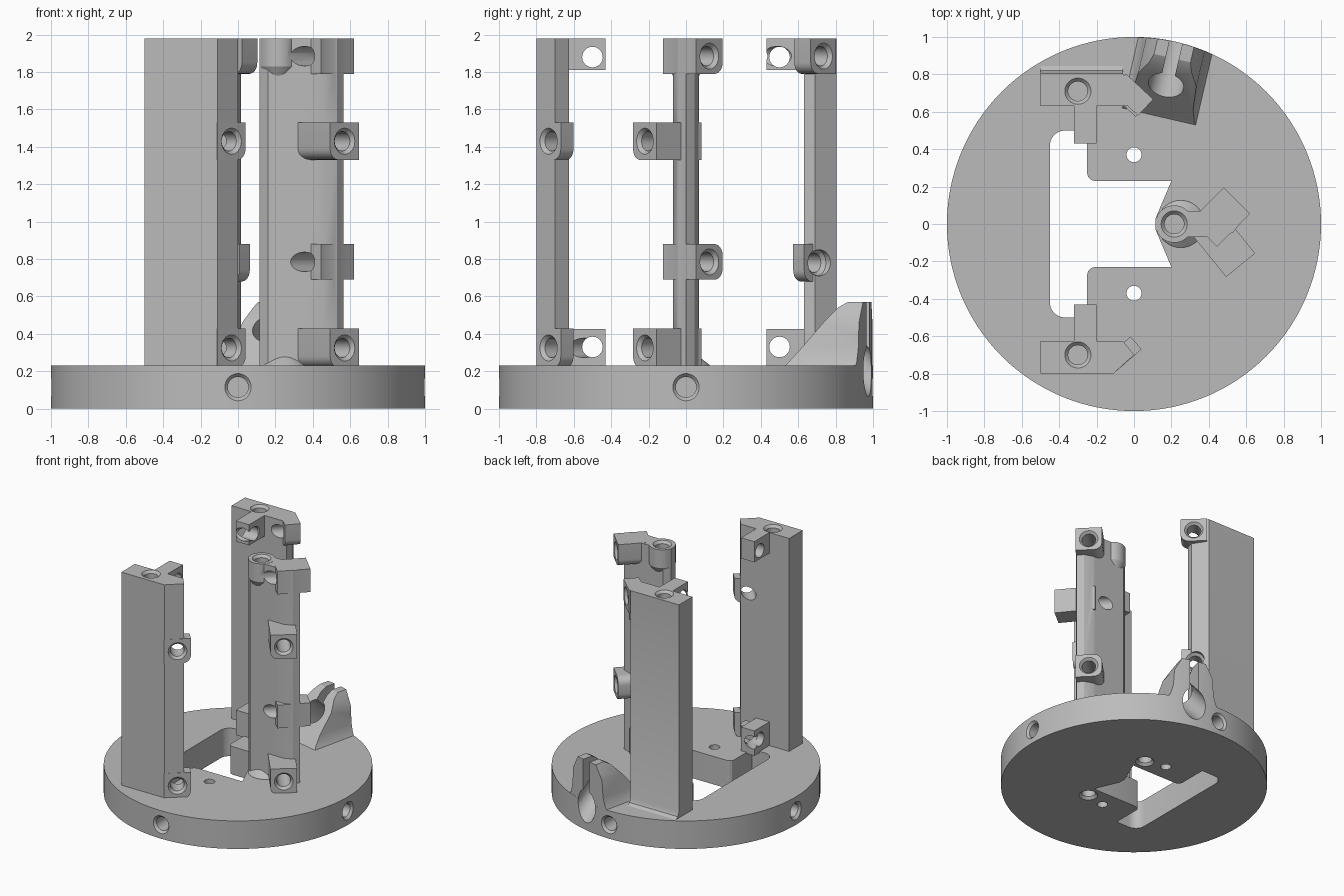
import bpy, bmesh
from math import sin, cos, pi, radians
from mathutils import Vector, Matrix

if "Cube" in bpy.data.objects:
    bpy.data.objects.remove(bpy.data.objects["Cube"])

grey = bpy.data.materials.new("plain grey")
grey.use_nodes = True
grey.diffuse_color = (0.5, 0.5, 0.5, 1)
grey.node_tree.nodes["Principled BSDF"].inputs["Base Color"].default_value = (0.5, 0.5, 0.5, 1)


def loft(name, rings):
    """Skin a list of equal-length point loops and cap both ends."""
    bm = bmesh.new()
    loops = [[bm.verts.new(p) for p in ring] for ring in rings]
    n = len(loops[0])
    for a, b in zip(loops, loops[1:]):
        for i in range(n):
            j = (i + 1) % n
            bm.faces.new((a[i], a[j], b[j], b[i]))
    bm.faces.new(loops[0][::-1])
    bm.faces.new(loops[-1])
    bmesh.ops.recalc_face_normals(bm, faces=bm.faces)
    mesh = bpy.data.meshes.new(name)
    bm.to_mesh(mesh)
    bm.free()
    mesh.materials.append(grey)
    obj = bpy.data.objects.new(name, mesh)
    bpy.context.collection.objects.link(obj)
    return obj


def prism(name, pts, lo, hi, frame=Matrix.Identity(4)):
    return loft(name, [[frame @ Vector((x, y, h)) for x, y in pts] for h in (lo, hi)])


def rod(name, start, direction, profile, sides=40):
    """Turned shape: profile is (distance, radius) along the direction."""
    turn = Vector(direction).to_track_quat("Z", "Y")
    return loft(name, [[Vector(start) + turn @ Vector((r * cos(2 * pi * i / sides), r * sin(2 * pi * i / sides), d))
                        for i in range(sides)] for d, r in profile])


def hole(start, direction, depth, r=0.052):
    """Cutter with a countersunk mouth at start, going along direction."""
    return rod("cutter", start, direction, [(-0.1, r + 0.018), (0, r + 0.018), (0.02, r), (depth, r)])


def combine(target, others, op):
    for other in others:
        mod = target.modifiers.new("bool", "BOOLEAN")
        mod.object, mod.operation, mod.solver = other, op, "EXACT"
        bpy.context.view_layer.objects.active = target
        bpy.ops.object.modifier_apply(modifier=mod.name)
        bpy.data.objects.remove(other)
    return target


def finish(obj):
    bpy.ops.object.select_all(action="DESELECT")
    obj.select_set(True)
    bpy.context.view_layer.objects.active = obj
    bpy.ops.object.shade_smooth_by_angle(angle=radians(30))


def corner(cx, cy, r, a0, steps=6):
    return [(cx + r * cos(radians(a0 + 90 * i / steps)), cy + r * sin(radians(a0 + 90 * i / steps)))
            for i in range(steps + 1)]


def lug(mouth, angle, length, z0, z1, side, round_top=False):
    """Angled ear with rounded outer corners, plus the cutter for its bore."""
    a = radians(angle)
    n, t = Vector((cos(a), sin(a), 0)), Vector((-sin(a), cos(a), 0)) * side
    w, r = 0.1, 0.06
    top = corner(w - r, z1 - r, r, 0) if round_top else [(w, z1)]
    pts = [(-w, z0)] + corner(w - r, z0 + r, r, -90) + top + [(-w, z1)]
    m = Vector((*mouth, 0))
    ear = loft("lug", [[m - n * d + t * u + Vector((0, 0, z)) for u, z in pts] for d in (0, length)])
    return ear, hole(m + Vector((0, 0, (z0 + z1) / 2)), -n, 0.6)


def arms(sign):
    """Top and bottom eyelets reaching inwards from an outer post."""
    parts, cuts = [], []
    for z0, z1 in ((0.22, 0.425), (1.81, 1.98)):
        y0, y1 = sorted((sign * 0.43, sign * 0.66))
        parts.append(prism("arm", [(-0.32, y0), (-0.2, y0), (-0.2, y1), (-0.32, y1)], z0, z1))
        z = 0.33 if z0 < 1 else 1.88
        cuts.append(rod("cutter", (-0.42, sign * 0.5, z), (1, 0, 0), [(0, 0.055), (0.4, 0.055)]))
    return parts, cuts


def make_post(body, lugs, extra_parts, extra_cuts):
    ears = [lug(*spec) for spec in lugs]
    combine(body, extra_parts + [e for e, c in ears], "UNION")
    combine(body, extra_cuts + [c for e, c in ears], "DIFFERENCE")
    finish(body)


# Round base with window, bolt holes and rim holes
TOP = 0.23
base = rod("base_disc", (0, 0, 0), (0, 0, 1), [(0, 1), (TOP, 1)], 128)
half = [(0.115, 0.03), (0.2, 0.23)] + [(-0.21 - 0.04 * sin(radians(a)), 0.27 - 0.04 * cos(radians(a))) for a in (0, 30, 60, 90)]
half += [(-0.25, 0.5)] + corner(-0.37, 0.42, 0.08, 90)
window = half + [(x, -y) for x, y in half[::-1]]
cuts = [prism("cutter", window, -0.1, 0.4)]
for s in (-1, 1):
    cuts.append(rod("cutter", (0, s * 0.37, -0.1), (0, 0, 1), [(0, 0.04), (0.5, 0.04)]))
    cuts.append(hole((0.17, s * 0.33, 0), (0, 0, 1), 0.12))
    cuts.append(hole((s, 0, 0.115), (-s, 0, 0), 0.25, 0.055))
    cuts.append(hole((0, s, 0.115), (0, -s, 0), 0.25, 0.055))
combine(base, cuts, "DIFFERENCE")

# Tilted rod clamp on the rim, built in a frame whose y axis is radial
turn = Matrix.Rotation(radians(-13), 4, "Z")
side_frame = turn @ Matrix(((0, 0, 1, 0), (1, 0, 0, 0), (0, 1, 0, 0), (0, 0, 0, 1)))
front_frame = turn @ Matrix(((1, 0, 0, 0), (0, 0, 1, 0), (0, 1, 0, 0), (0, 0, 0, 1)))
clamp = prism("rod_clamp", [(0.56, 0.2), (0.59, 0.23), (0.86, 0.54), (0.91, 0.57), (1.1, 0.57), (1.1, 0.2)], -0.3, 0.3, side_frame)
outline = [(0.22, 0.2), (0.19, 0.25), (0.17, 0.32), (0.16, 0.46), (0.1, 0.57)]
combine(clamp, [prism("cutter", outline + [(-x, z) for x, z in outline[::-1]], 0.3, 1.3, front_frame),
                rod("cutter", (0, 0, 0.1), (0, 0, 1), [(0, 0.999), (0.6, 0.999)], 128)], "INTERSECT")


def clamp_cutters():
    axis = turn @ Vector((0, 0.72, -0.7))
    middle = turn @ Vector((0, 0.77, 0.42))
    bore = rod("cutter", middle - axis * 0.25, axis, [(0, 0.095), (0.9, 0.095)])
    slit = prism("cutter", [(0.74, 0.42), (0.7, 0.7), (1.2, 0.7), (1.2, 0.2), (0.96, 0.2)], -0.035, 0.035, side_frame)
    return [bore, slit]


combine(clamp, clamp_cutters(), "DIFFERENCE")
combine(base, clamp_cutters()[:1], "DIFFERENCE")
for helper in [o for o in bpy.data.objects if o.name.startswith("cutter")]:
    bpy.data.objects.remove(helper)
finish(base)
finish(clamp)

# Front outer post
parts, cuts = arms(-1)
body = prism("front_post", [(-0.5, -0.8), (-0.11, -0.8), (0, -0.7), (-0.06, -0.625), (-0.5, -0.625)], 0.22, 1.98)
make_post(body, [((-0.035, -0.735), -49, 0.09, 0.22, 0.43, 1), ((-0.035, -0.735), -49, 0.09, 1.33, 1.53, 1)],
          parts, cuts + [hole((-0.3, -0.7, 1.98), (0, 0, -1), 0.3)])

# Back outer post with a flared foot
parts, cuts = arms(1)
foot_frame = Matrix(((0, 0, 1, 0), (1, 0, 0, 0), (0, 1, 0, 0), (0, 0, 0, 1)))
parts.append(prism("foot", [(0.75, 0.22), (0.845, 0.22), (0.845, 0.23), (0.82, 0.245), (0.805, 0.28), (0.75, 0.28)], -0.499, -0.06, foot_frame))
body = prism("back_post", [(-0.5, 0.63), (0, 0.63), (0.015, 0.69), (-0.06, 0.805), (-0.5, 0.805)], 0.22, 1.98)
make_post(body, [((0.03, 0.735), 47, 0.12, 1.79, 1.98, -1), ((-0.01, 0.7), 47, 0.08, 0.68, 0.88, -1)],
          parts, cuts + [hole((-0.3, 0.71, 1.98), (0, 0, -1), 0.3)])

# Inner post: slab with a boss, flared foot and four angled ears
body = prism("inner_post", [(0.115, -0.03), (0.16, -0.07), (0.46, -0.07), (0.53, -0.045), (0.565, 0),
                            (0.53, 0.045), (0.46, 0.07), (0.16, 0.07), (0.115, 0.03)], 0.22, 1.979)
boss = rod("boss", (0.215, 0, 0), (0, 0, 1), [(1.73, 0.04), (1.83, 0.1), (1.98, 0.1)])
foot = rod("foot", (0.25, 0, 0), (0, 0, 1), [(0.22, 0.13), (0.235, 0.125), (0.285, 0.06)])
window_cut = prism("cutter", window, 0.1, 0.3)
combine(foot, [window_cut], "DIFFERENCE")
make_post(body, [((0.57, -0.22), -51, 0.31, 0.22, 0.43, -1), ((0.57, -0.22), -51, 0.31, 1.33, 1.53, -1),
                 ((0.55, 0.125), 45, 0.25, 0.69, 0.88, 1, True), ((0.55, 0.125), 45, 0.25, 1.79, 1.98, 1)],
          [boss, foot], [hole((0.215, 0, 1.98), (0, 0, -1), 0.2)])
